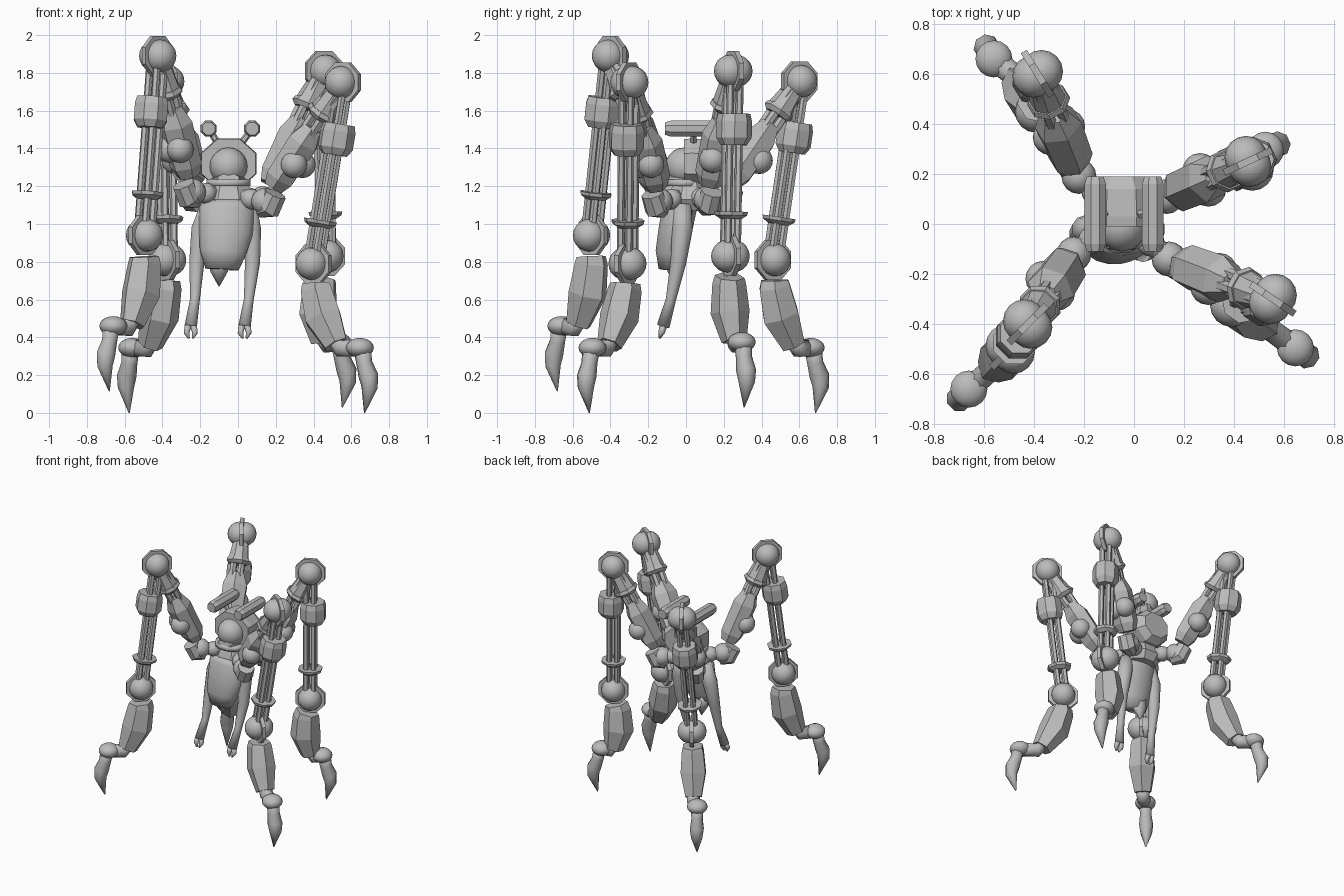
import bpy, bmesh, math
from mathutils import Vector as V

old = bpy.data.objects.get("Cube")
if old:
    bpy.data.objects.remove(old, do_unlink=True)

GREY = (0.5, 0.5, 0.5, 1)
metal = bpy.data.materials.new("grey")
metal.use_nodes = True
metal.diffuse_color = GREY
metal.node_tree.nodes["Principled BSDF"].inputs["Base Color"].default_value = GREY
UP = V((0, 0, 1))
X, Y = V((1, 0, 0)), V((0, 1, 0))


def finish(name, bm, smooth):
    bmesh.ops.recalc_face_normals(bm, faces=bm.faces)
    for f in bm.faces:
        f.smooth = smooth
    mesh = bpy.data.meshes.new(name)
    bm.to_mesh(mesh)
    bm.free()
    mesh.materials.append(metal)
    ob = bpy.data.objects.new(name, mesh)
    bpy.context.collection.objects.link(ob)
    return ob


def tube(name, path, radii, n=8, side=X, flat=1.0, smooth=False):
    """Loft n-sided rings along a path; flat scales the axis across side."""
    bm = bmesh.new()
    path = [V(p) for p in path]
    rings = []
    for i, p in enumerate(path):
        t = (path[min(i + 1, len(path) - 1)] - path[max(i - 1, 0)]).normalized()
        u = (side - t * side.dot(t)).normalized()
        w = t.cross(u) * flat
        angles = [math.tau * (k + 0.5) / n for k in range(n)]
        rings.append([bm.verts.new(p + (u * math.cos(a) + w * math.sin(a)) * radii[i])
                      for a in angles])
    for a, b in zip(rings, rings[1:]):
        for k in range(n):
            m = (k + 1) % n
            bm.faces.new((a[k], a[m], b[m], b[k]))
    bm.faces.new(rings[0])
    bm.faces.new(rings[-1])
    return finish(name, bm, smooth)


def ball(name, centre, r, squash=1.0):
    bm = bmesh.new()
    bmesh.ops.create_uvsphere(bm, u_segments=16, v_segments=10, radius=r)
    for v in bm.verts:
        v.co.z *= squash
    ob = finish(name, bm, True)
    ob.location = centre
    return ob


def along(p, q, *ts):
    return [p.lerp(q, t) for t in ts]


def joint(name, c, side):
    """Two half balls with an octagonal disc between them."""
    for s in (-1, 1):
        ball(name + "_ball", c + side * 0.018 * s, 0.086)
    tube(name + "_disc", [c - side * 0.014, c + side * 0.014], [0.114] * 2, 8, UP)


def rods(name, p, q, side, spread, r):
    t = (q - p).normalized()
    w = t.cross(side).normalized()
    for i in (-1, 1):
        for j in (-1, 1):
            off = (side * i + w * j) * spread
            tube(name, [p + off, q + off], [r, r], 6, side)


def leg(name, azimuth, hip, knee, ankle, heel, wrist):
    hip, knee, ankle, heel, wrist = map(V, (hip, knee, ankle, heel, wrist))
    a = math.radians(azimuth)
    out = V((math.cos(a), math.sin(a), 0))
    side = V((-out.y, out.x, 0))
    # hip and its link to the chest
    core = V((-0.05, 0.03, 1.15))
    inner = core.lerp(hip, 0.62)
    ball(name + "_hip", hip, 0.07)
    ball(name + "_hip_inner", inner, 0.055)
    tube(name + "_hip_link", [core, inner, hip], [0.05, 0.045, 0.045], 8, UP, smooth=True)
    tube(name + "_hip_cup", [hip - UP * 0.05 - out * 0.03, hip - UP * 0.035 + out * 0.03, hip + UP * 0.04 + out * 0.07],
         [0.04, 0.065, 0.06], 8, side)
    # upper limb
    tube(name + "_upper_casing", along(hip, knee, 0.12, 0.2, 0.5, 0.62),
         [0.065, 0.092, 0.098, 0.06], 6, side, 0.9)
    for s in (-1, 1):
        ball(name + "_elbow", hip.lerp(knee, 0.34) + out * 0.045 - UP * 0.02 + side * s * 0.04, 0.071)
    rods(name + "_upper_rod", *along(hip, knee, 0.58, 0.98), side, 0.028, 0.024)
    tube(name + "_upper_collar", along(hip, knee, 0.7, 0.73, 0.76), [0.065, 0.088, 0.08], 8, side)
    tube(name + "_knee_shroud", along(hip, knee, 0.75, 0.95), [0.075, 0.055], 8, side)
    joint(name + "_knee", knee, side)
    # lower limb
    rods(name + "_lower_rod", knee, ankle, side, 0.027, 0.02)
    tube(name + "_lower_casing",
         [p + out * 0.02 for p in along(knee, ankle, 0.23, 0.27, 0.36, 0.4)],
         [0.085, 0.095, 0.095, 0.07], 8, side)
    tube(name + "_lower_collar", along(knee, ankle, 0.76, 0.78, 0.8), [0.09, 0.085, 0.055], 8, side)
    joint(name + "_ankle", ankle, side)
    # shin, bowed inward, then wrist and claw
    bow = (0.02, 0.03, 0.035, 0)
    tube(name + "_shin", [p - out * b for p, b in zip(along(ankle, heel, 0.24, 0.32, 0.66, 1), bow)],
         [0.078, 0.088, 0.102, 0.066], 6, side, 1.08)
    tube(name + "_wrist_link", [heel + UP * 0.03, heel - UP * 0.02 + out * 0.03, wrist],
         [0.05, 0.048, 0.05], 8, side, smooth=True)
    ball(name + "_wrist", wrist, 0.074, 0.7)
    steps = ((0.015, 0), (0.028, 0.08), (0.055, 0.15), (0.062, 0.21), (0.03, 0.345))
    tube(name + "_claw", [wrist + out * o - UP * d for o, d in steps],
         [0.048, 0.043, 0.053, 0.044, 0.003], 8, side, smooth=True)


leg("front_right", 225, (-.24, -.12, 1.17), (-.425, -.4, 1.89), (-.495, -.5, .94),
    (-.56, -.57, .47), (-.66, -.66, .46))
leg("front_left", -34, (.14, -.14, 1.12), (.555, -.3, 1.75), (.4, -.31, .79),
    (.52, -.405, .36), (.645, -.495, .345))
leg("back_left", 25, (.13, .11, 1.13), (.455, .25, 1.81), (.465, .235, .83),
    (.45, .255, .38), (.525, .295, .375))
leg("back_right", 122, (-.22, .19, 1.15), (-.385, .6, 1.755), (-.375, .46, .81),
    (-.465, .57, .36), (-.56, .66, .345))

# head with its octagonal hood
C = V((-0.05, 0, 1.32))
ball("head", C - Y * 0.01 - UP * 0.015, 0.1)
tube("hood", [C + Y * d for d in (-0.01, 0.03, 0.14, 0.19)], [0.155, 0.16, 0.15, 0.11], 8, X, 0.9)
tube("jaw", [C - Y * 0.1 - UP * 0.08, C - UP * 0.1], [0.06, 0.1], 8, X, 0.5)
# side drums carried on stalks
for x in (-0.155, 0.075):
    c = V((x, 0.04, 1.505))
    tube("drum", [c + Y * d for d in (-0.15, -0.12, 0.12, 0.15)], [0.036, 0.046, 0.046, 0.036], 8, X)
    tube("drum_stalk", [c, V((C.x + (x - C.x) * 0.5, 0.04, 1.42))], [0.018, 0.018], 6, Y)
# chest and collar
tube("chest", [(-.05, .02, 1.07), (-.05, .02, 1.13), (-.05, .02, 1.24)], [.11, .15, .1], 8, X, 0.85)
tube("neck_ring", [(-.05, -.01, 1.2), (-.05, -.01, 1.235)], [.12, .12], 12, X, 0.9, True)
# hanging torso, tail and arms
tube("torso", [(-.06, -.03, 1.12), (-.06, -.035, 1.08), (-.065, -.06, .95), (-.08, -.085, .85), (-.085, -.09, .76)],
     [.125, .15, .145, .125, .09], 16, X, 0.62, True)
tube("tail", [(-.1, -.07, .82), (-.1, -.06, .75), (-.1, -.05, .67)], [.07, .05, .003], 8, X, 0.8, True)
ARMS = {
    "right_arm": [(-.15, -.02, 1.1), (-.195, -.02, .97), (-.218, -.04, .8), (-.228, -.08, .6), (-.25, -.12, .46)],
    "left_arm": [(.05, -.02, 1.1), (.07, -.02, .97), (.077, -.04, .8), (.057, -.08, .6), (.035, -.12, .46)],
}
for name, path in ARMS.items():
    tube(name, path, [.05, .055, .042, .027, .034], 10, X, 1, True)
    hand = V(path[-1])
    for s in (-1, 1):
        tube(name + "_finger", [hand + X * s * .015, hand + V((s * .022, -.01, -.035)), hand + V((s * .01, -.02, -.065))],
             [.02, .017, .006], 6, X, smooth=True)
